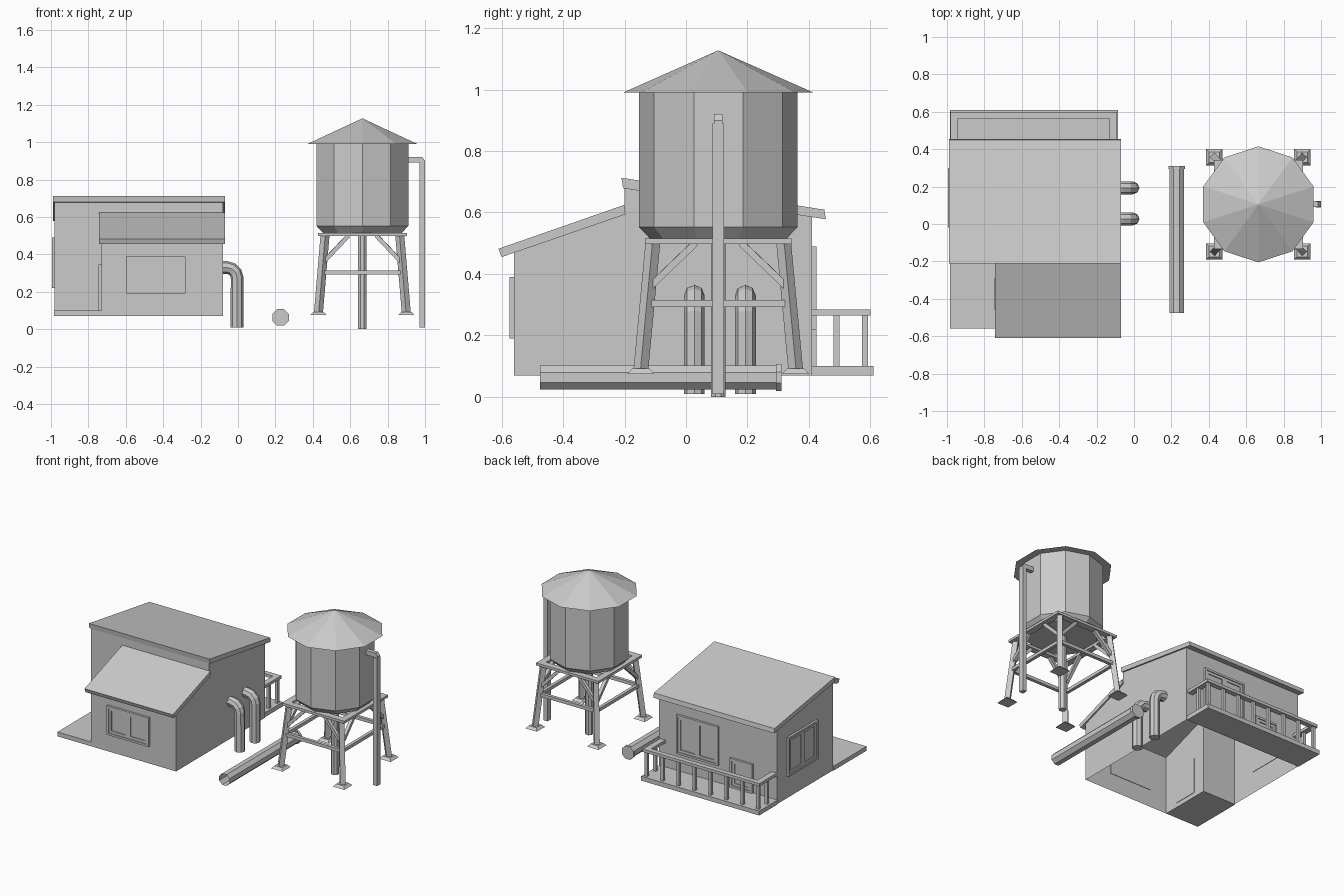
import bpy, bmesh
from math import pi, sin, cos
from mathutils import Vector

if "Cube" in bpy.data.objects:
    bpy.data.objects.remove(bpy.data.objects["Cube"])


def mesh_obj(name, verts, faces):
    me = bpy.data.meshes.new(name)
    me.from_pydata([tuple(v) for v in verts], [], faces)
    ob = bpy.data.objects.new(name, me)
    bpy.context.collection.objects.link(ob)
    return ob


def fix_normals(ob):
    bm = bmesh.new()
    bm.from_mesh(ob.data)
    bmesh.ops.recalc_face_normals(bm, faces=bm.faces)
    bm.to_mesh(ob.data)
    bm.free()
    return ob


def box(name, x0, x1, y0, y1, z0, z1):
    v = [(x, y, z) for x in (x0, x1) for y in (y0, y1) for z in (z0, z1)]
    f = [(0, 1, 3, 2), (4, 6, 7, 5), (0, 4, 5, 1), (2, 3, 7, 6), (0, 2, 6, 4), (1, 5, 7, 3)]
    return fix_normals(mesh_obj(name, v, f))


def beam(name, a, b, t):
    a, b = Vector(a), Vector(b)
    ob = box(name, -t / 2, t / 2, -t / 2, t / 2, 0, (b - a).length)
    ob.location = a
    ob.rotation_euler = (b - a).to_track_quat('Z', 'Y').to_euler()
    return ob


def lathe(name, center, rings, n, turn=0.0, cap0=True, cap1=True):
    """Stacked n-gon rings (radius, z)."""
    v, f = [], []
    for r, z in rings:
        for i in range(n):
            a = 2 * pi * i / n + turn
            v.append((center[0] + r * cos(a), center[1] + r * sin(a), center[2] + z))
    for k in range(len(rings) - 1):
        for i in range(n):
            j = (i + 1) % n
            f.append((k * n + i, k * n + j, k * n + n + j, k * n + n + i))
    if cap0:
        f.append(tuple(range(n))[::-1])
    if cap1:
        f.append(tuple(range(len(v) - n, len(v))))
    return mesh_obj(name, v, f)


def pipe(name, pts, r, res):
    cu = bpy.data.curves.new(name, 'CURVE')
    cu.dimensions = '3D'
    cu.bevel_depth, cu.bevel_resolution, cu.use_fill_caps = r, res, True
    sp = cu.splines.new('POLY')
    sp.use_smooth = False
    sp.points.add(len(pts) - 1)
    for p, co in zip(sp.points, pts):
        p.co = (*co, 1)
    ob = bpy.data.objects.new(name, cu)
    bpy.context.collection.objects.link(ob)
    bpy.ops.object.select_all(action='DESELECT')
    ob.select_set(True)
    bpy.context.view_layer.objects.active = ob
    bpy.ops.object.convert(target='MESH')


def opening(name, axis, wall, out, u0, u1, z0, z1, panes):
    """Framed window or door lying on a wall; u runs along the wall."""
    def bar(part, a, b, c, d, depth):
        w = sorted((wall - out * 0.003, wall + out * depth))
        if axis == 'y':
            box(name + part, a, b, *w, c, d)
        else:
            box(name + part, *w, a, b, c, d)

    def frame(part, a, b, c, d, t, depth):
        bar(part, a, a + t, c, d, depth)
        bar(part, b - t, b, c, d, depth)
        bar(part, a + t, b - t, c, c + t, depth)
        bar(part, a + t, b - t, d - t, d, depth)
    frame('_frame', u0, u1, z0, z1, 0.014, 0.015)
    w = (u1 - u0 - 0.028) / panes
    for i in range(panes):
        a = u0 + 0.014 + i * w
        frame('_sash', a, a + w, z0 + 0.014, z1 - 0.014, 0.018, 0.009)
    bar('_pane', u0 + 0.014, u1 - 0.014, z0 + 0.014, z1 - 0.014, 0.003)


def roof(name, x0, x1, profile):
    v = [(x, y, z) for x in (x0, x1) for y, z in profile]
    f = [(0, 1, 2, 3), (7, 6, 5, 4)] + [(i, i + 4, (i + 1) % 4 + 4, (i + 1) % 4) for i in range(4)]
    fix_normals(mesh_obj(name, v, f))


# House walls: open-bottomed L-shaped shell (x, y, z at start, z at end)
plan = [(-.98, -.2, .685, .685), (-.73, -.2, .61, .475), (-.73, -.56, .475, .475),
        (-.08, -.56, .475, .61), (-.08, -.2, .685, .595), (-.08, .41, .595, .595),
        (-.98, .41, .595, .685)]
verts, faces = [], []
for i, (x, y, za, zb) in enumerate(plan):
    x2, y2 = plan[(i + 1) % 7][:2]
    verts += [(x, y, .07), (x2, y2, .07), (x2, y2, zb), (x, y, za)]
    faces.append(tuple(range(4 * i, 4 * i + 4)))
verts += [(-.73, -.2, .6), (-.08, -.2, .6), (-.08, -.2, .685), (-.73, -.2, .685)]
faces.append((28, 29, 30, 31))
mesh_obj('house_walls', verts, faces)

# Roofs
roof('main_roof', -.99, -.07, [(-.21, .713), (-.205, .679), (.455, .578), (.45, .609)])
roof('lean_to_roof', -.743, -.07, [(-.61, .482), (-.6, .455), (-.197, .594), (-.2, .625)])

# Porch slab and balcony with railing
box('porch_slab', -.985, -.73, -.56, -.2, .07, .10)
box('balcony_slab', -.985, -.085, .41, .61, .07, .10)
box('back_rail', -.98, -.09, .565, .6, .265, .285)
for x in (-.98, -.13):
    box('side_rail', x, x + .04, .41, .565, .265, .285)
for i in range(8):
    x = -.96 + i * .85 / 7
    box('rail_post', x - .01, x + .01, .572, .592, .1, .265)
for x in (-.96, -.11):
    box('rail_post', x - .01, x + .01, .48, .5, .1, .265)

# Windows and doors
opening('front_window', 'y', -.56, -1, -.6, -.28, .19, .39, 2)
opening('back_window', 'y', .41, 1, -.54, -.22, .22, .49, 2)
opening('side_window', 'x', -.98, -1, -.02, .3, .22, .49, 2)
opening('back_door', 'y', .41, 1, -.8, -.63, .1, .3, 1)
opening('porch_door', 'x', -.73, -1, -.46, -.29, .1, .345, 1)

# Bent wall pipes
for y in (.027, .193):
    bend = [(-.06 + .055 * sin(a), y, .275 + .055 * cos(a)) for a in (0, pi / 6, pi / 3, pi / 2)]
    pipe('wall_pipe', [(-.085, y, .33)] + bend + [(-.005, y, .01)], .034, 2)

# Ground pipe: open at the front, flanged at the back
for nm, rings, cap in (('ground_pipe', [(.042, -.3), (.042, .475)], False),
                       ('ground_pipe_flange', [(.048, -.31), (.048, -.293)], True)):
    ob = lathe(nm, (0, 0, 0), rings, 8, pi / 8, cap, cap)
    ob.rotation_euler = (pi / 2, 0, 0)
    ob.location = (.228, 0, .063)

# Water tank and conical roof
cx, cy = .665, .105
lathe('tank', (cx, cy, 0), [(.222, .515), (.258, .552), (.258, .99)], 10, pi / 2)
lathe('tank_roof', (cx, cy, 0), [(.31, .99), (.001, 1.127)], 10, pi / 2)
lathe('center_column', (cx, cy, 0), [(.025, 0), (.025, .515)], 8, pi / 8)

# Tower stand
for s in (-1, 1):
    a, b = sorted((s * .238, s * .193))
    box('top_beam', cx + a, cx + b, cy - .238, cy + .238, .498, .515)
    box('top_beam', cx - .193, cx + .193, cy + a, cy + b, .498, .515)
    for t in (-1, 1):
        foot = (cx + s * .235, cy + t * .252)
        beam('leg', (*foot, .085), (cx + s * .2, cy + t * .213, .5), .034)
        lathe('foot', (*foot, 0), [(.062, .075), (.04, .092)], 4, pi / 4)
        px, py = .212, .226
        beam('brace', (cx + s * px, cy + t * py, .355), (cx + s * .075, cy + t * .215, .5), .022)
        beam('brace', (cx + s * px, cy + t * py, .355), (cx + s * .205, cy + t * .075, .5), .022)
    beam('cross_bar', (cx - .215, cy + s * .231, .304), (cx + .215, cy + s * .231, .304), .022)
    beam('cross_bar', (cx + s * .216, cy - .231, .304), (cx + s * .216, cy + .231, .304), .022)

# Overflow pipe on the tank side
box('overflow_pipe', .97, 1, cy - .018, cy + .018, .01, .89)
roof_pts = [(.89, .89), (.89, .92), (.985, .92), (1, .9), (1, .89)]
v = [(x, y, z) for y in (cy - .014, cy + .014) for x, z in roof_pts]
f = [(0, 1, 2, 3, 4), (9, 8, 7, 6, 5)] + [(i, i + 5, (i + 1) % 5 + 5, (i + 1) % 5) for i in range(5)]
fix_normals(mesh_obj('overflow_elbow', v, f))
